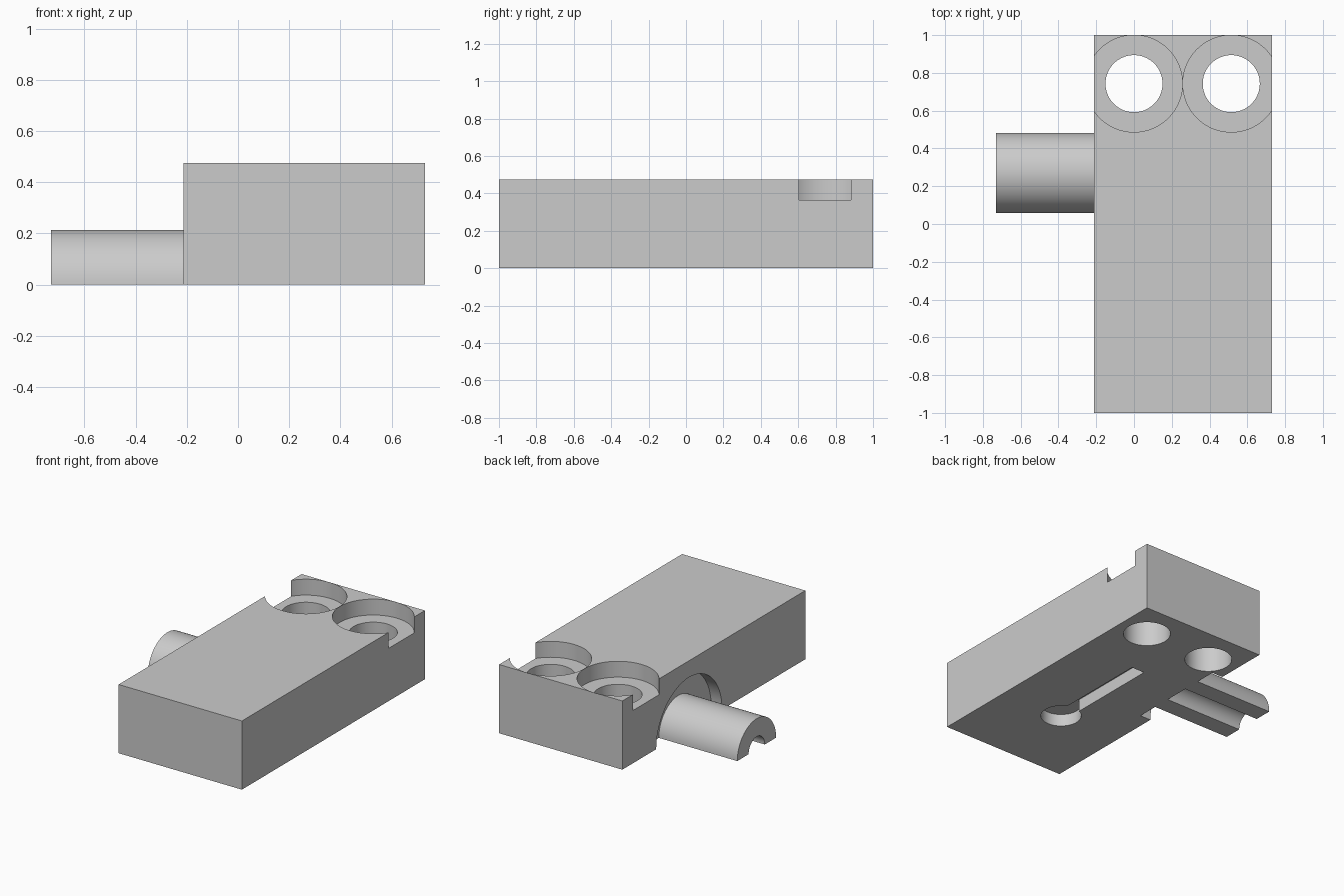
import bpy
from math import radians

cube = bpy.data.objects.get("Cube")
if cube:
    bpy.data.objects.remove(cube, do_unlink=True)

# One plain grey material
grey = bpy.data.materials.new("plain grey")
grey.use_nodes = True
colour = (0.6, 0.6, 0.6, 1)
grey.diffuse_color = colour
grey.node_tree.nodes["Principled BSDF"].inputs["Base Color"].default_value = colour


def box(name, lo, hi):
    centre = [(a + b) / 2 for a, b in zip(lo, hi)]
    bpy.ops.mesh.primitive_cube_add(size=1, location=centre)
    ob = bpy.context.object
    ob.name = name
    ob.scale = [b - a for a, b in zip(lo, hi)]
    bpy.ops.object.transform_apply(location=True, rotation=True, scale=True)
    ob.data.materials.append(grey)
    return ob


def rod(name, radius, start, end, axis="Z"):
    """Cylinder between two points along the z or x axis."""
    centre = [(a + b) / 2 for a, b in zip(start, end)]
    length = sum(abs(b - a) for a, b in zip(start, end))
    turn = (0, radians(90), 0) if axis == "X" else (0, 0, 0)
    bpy.ops.mesh.primitive_cylinder_add(
        vertices=72, radius=radius, depth=length, location=centre, rotation=turn)
    ob = bpy.context.object
    ob.name = name
    bpy.ops.object.transform_apply(location=True, rotation=True, scale=True)
    ob.data.materials.append(grey)
    return ob


def cut(target, cutter):
    bpy.context.view_layer.objects.active = target
    mod = target.modifiers.new("cut", "BOOLEAN")
    mod.operation = "DIFFERENCE"
    mod.solver = "EXACT"
    mod.object = cutter
    bpy.ops.object.modifier_apply(modifier=mod.name)
    bpy.data.objects.remove(cutter, do_unlink=True)


def smooth(ob):
    bpy.ops.object.select_all(action="DESELECT")
    ob.select_set(True)
    bpy.context.view_layer.objects.active = ob
    bpy.ops.object.shade_smooth_by_angle(angle=radians(30))


SIDE, HEIGHT, MID = -0.213, 0.475, 0.26
TUBE_Y, FLOOR = 0.27, -0.13

# Main block
block = box("block", (SIDE, -1, 0), (0.73, 1, HEIGHT))

# Two counterbored holes at the back
for x in (0, 0.515):
    y = 0.743
    cut(block, rod("counterbore", 0.2565, (x, y, 0.365), (x, y, 0.6)))
    cut(block, rod("through_hole", 0.151, (x, y, -0.1), (x, y, 0.6)))

# Half-round recess around the tube root
cut(block, rod("recess", 0.36, (-0.4, TUBE_Y, 0), (FLOOR, TUBE_Y, 0), "X"))

# Keyhole slot in the underside
cut(block, rod("keyhole", 0.13, (MID, -0.42, -0.1), (MID, -0.42, 0.085)))
cut(block, box("slot", (MID - 0.05, -0.42, -0.1), (MID + 0.05, 0.35, 0.085)))
smooth(block)

# Half-round tube with a grooved flat underside
tube = rod("half_tube", 0.2125, (-0.73, TUBE_Y, 0), (FLOOR, TUBE_Y, 0), "X")
cut(tube, box("lower_half", (-1, -0.2, -0.5), (0.2, 0.8, 0)))
cut(tube, rod("groove", 0.088, (-1, TUBE_Y, 0), (0.1, TUBE_Y, 0), "X"))
smooth(tube)
